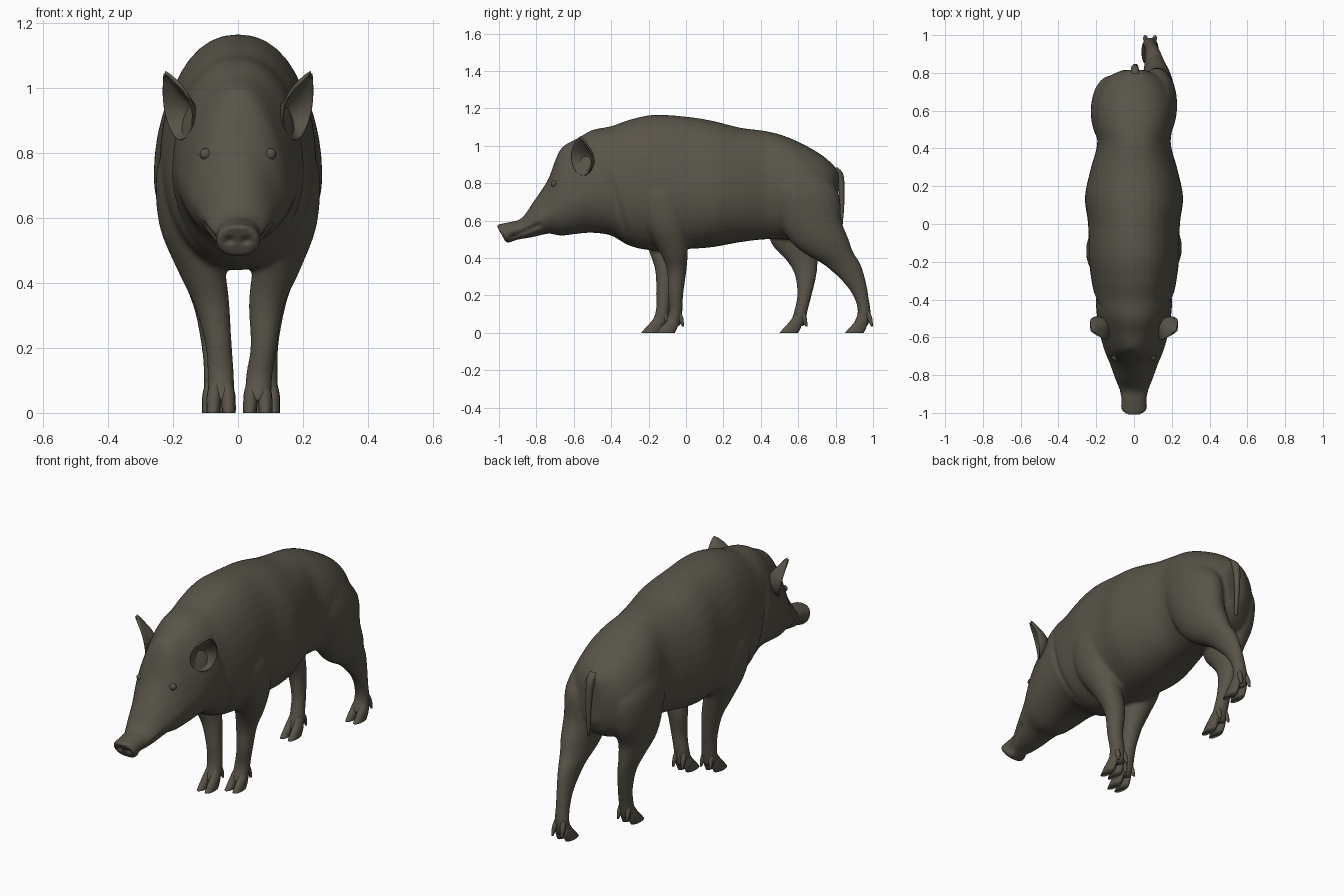
import bpy, bmesh, math
from mathutils import Vector

hide = bpy.data.materials.new("dark brown hide")
hide.diffuse_color = (0.098, 0.088, 0.066, 1)


def finish(name, bm):
    bmesh.ops.recalc_face_normals(bm, faces=bm.faces)
    me = bpy.data.meshes.new(name)
    bm.to_mesh(me)
    bm.free()
    me.materials.append(hide)
    for p in me.polygons:
        p.use_smooth = True
    ob = bpy.data.objects.new(name, me)
    bpy.context.collection.objects.link(ob)
    return ob


def resample(keys, steps=4):
    """Smooth curve through the key sections."""
    out = []
    for i in range(len(keys) - 1):
        a, b, c, d = (keys[max(0, min(len(keys) - 1, i + k))] for k in (-1, 0, 1, 2))
        for s in range(steps):
            t = s / steps
            out.append([q + 0.5 * t * (r - p + t * (2*p - 5*q + 4*r - u + t * (3*(q - r) + u - p)))
                        for p, q, r, u in zip(a, b, c, d)])
    return out + [list(keys[-1])]


def loft(bm, rings):
    loops = [[bm.verts.new(p) for p in r] for r in rings]
    n = len(loops[0])
    for a, b in zip(loops, loops[1:]):
        for i in range(n):
            bm.faces.new((a[i], a[(i + 1) % n], b[(i + 1) % n], b[i]))
    bm.faces.new(loops[0])
    bm.faces.new(loops[-1])


def trunk_ring(s, n=40):
    y, top, bot, w, f, tilt = s
    mid = bot + (top - bot) * f
    # the face narrows towards the brow
    brow = .22 * max(0, min(1, (-.45 - y) / .2)) * (y > -.9)
    pts = []
    for i in range(n):
        a = 2 * math.pi * i / n
        sn, cs = math.sin(a), math.cos(a)
        z = mid + sn * ((top - mid) if sn > 0 else (mid - bot))
        x = w * math.copysign(abs(cs) ** .9, cs) * (1 - brow * max(0, sn))
        pts.append((x, y + tilt * (z - mid), z))
    return pts


def limb(bm, keys, n=24):
    """Horizontal oval sections: x, y, z, half width, half depth."""
    loft(bm, [[(x + rx * math.cos(2*math.pi*i/n), y + ry * math.sin(2*math.pi*i/n), z)
               for i in range(n)] for x, y, z, rx, ry in resample(keys)])


# trunk and head: y, top, bottom, half width, height of widest point, tilt
trunk = [
    (-.988, .575, .482, .062, .5, -.55), (-.97, .582, .482, .07, .5, -.5),
    (-.93, .592, .494, .066, .5, -.3), (-.88, .612, .502, .078, .45, 0),
    (-.82, .695, .512, .1, .42, 0), (-.74, .815, .53, .128, .38, 0),
    (-.70, .92, .525, .145, .36, 0), (-.66, .995, .52, .16, .36, 0),
    (-.58, 1.04, .53, .182, .38, 0), (-.50, 1.085, .535, .195, .4, 0),
    (-.40, 1.105, .52, .205, .4, 0), (-.30, 1.14, .465, .225, .42, 0),
    (-.17, 1.166, .44, .24, .45, 0), (0, 1.156, .448, .243, .42, 0),
    (.14, 1.134, .458, .26, .4, 0), (.29, 1.097, .485, .23, .42, 0),
    (.42, 1.08, .50, .195, .45, 0), (.52, 1.055, .5, .205, .5, 0),
    (.62, 1.012, .5, .21, .5, 0), (.72, .955, .51, .185, .5, 0),
    (.78, .905, .55, .135, .55, 0), (.815, .865, .62, .06, .55, 0)]
bm = bmesh.new()
loft(bm, [trunk_ring(s) for s in resample(trunk)])

# four legs in mid stride
limb(bm, [(.14, -.13, .86, .06, .09), (.155, -.13, .75, .095, .14), (.155, -.11, .58, .088, .12),
          (.115, -.065, .43, .072, .075), (.087, -.05, .33, .054, .052), (.08, -.056, .21, .041, .042),
          (.066, -.055, .12, .041, .036), (.062, -.067, .06, .041, .042), (.061, -.075, .035, .036, .042)])
limb(bm, [(-.14, -.15, .86, .06, .09), (-.155, -.15, .75, .095, .14), (-.155, -.13, .58, .088, .12),
          (-.11, -.12, .43, .072, .075), (-.08, -.112, .33, .054, .052), (-.06, -.118, .21, .041, .042),
          (-.053, -.125, .12, .041, .036), (-.052, -.14, .06, .041, .042), (-.052, -.15, .035, .036, .042)])
limb(bm, [(.12, .58, .88, .07, .13), (.122, .62, .75, .105, .195), (.122, .66, .6, .1, .172),
          (.122, .71, .5, .085, .16), (.115, .76, .43, .07, .135), (.105, .84, .36, .05, .097),
          (.095, .908, .26, .037, .057), (.088, .94, .18, .035, .038),
          (.085, .953, .11, .038, .035), (.085, .94, .06, .04, .04), (.085, .93, .035, .036, .042)])
limb(bm, [(-.12, .55, .88, .07, .13), (-.122, .59, .75, .105, .19), (-.122, .60, .6, .1, .17),
          (-.115, .585, .48, .075, .13), (-.105, .62, .39, .055, .085), (-.09, .64, .31, .042, .058),
          (-.075, .633, .2, .037, .039), (-.068, .615, .12, .038, .036),
          (-.066, .60, .06, .04, .04), (-.066, .59, .035, .036, .042)])

# blend trunk and legs into one skin
body = finish("body", bm)
bpy.context.view_layer.objects.active = body
body.select_set(True)
rm = body.modifiers.new("blend", 'REMESH')
rm.mode = 'VOXEL'
rm.voxel_size = 0.01
rm.use_smooth_shade = True
sm = body.modifiers.new("soften", 'SMOOTH')
sm.factor = 0.5
sm.iterations = 5
for m in ("blend", "soften"):
    bpy.ops.object.modifier_apply(modifier=m)

# press in the mouth line, nostrils and the fold behind the jaw
ma, mb = Vector((-.93, .512)), Vector((-.79, .575))
for v in body.data.vertices:
    p = Vector((v.co.y, v.co.z))
    t = max(0, min(1, (p - ma).dot(mb - ma) / (mb - ma).length_squared))
    d = (p - ma.lerp(mb, t)).length
    side = 1 if v.co.x > 0 else -1
    if d < .02 and abs(v.co.x) > .02:
        v.co.x -= side * .014 * (1 - d / .02)
    d = math.hypot(abs(v.co.x) - .026, v.co.z - .532)
    if v.co.y < -.95 and d < .017:
        v.co.y += .02 * (1 - d / .017)
    d = abs(v.co.y + .40 + .3 * (v.co.z - .8))
    if d < .03 and v.co.z < 1.0:
        v.co.x *= 1 - .05 * (1 - d / .03) * min(1, (1 - v.co.z) / .2)

# cloven hooves and dewclaws
bm = bmesh.new()
for x, y in ((.061, -.055), (-.052, -.135), (.085, .955), (-.066, .605)):
    for s in (-1, 1):
        limb(bm, [(x + s*.017, y - .004, .10, .016, .02), (x + s*.021, y - .018, .06, .022, .034),
                  (x + s*.023, y - .036, .028, .022, .046), (x + s*.024, y - .055, 0, .021, .051)], 14)
        limb(bm, [(x + s*.02, y + .012, .12, .01, .012), (x + s*.024, y + .026, .08, .013, .015),
                  (x + s*.028, y + .039, .035, .005, .006)], 10)
finish("hooves", bm)

# hanging tail
bm = bmesh.new()
limb(bm, [(.005, .79, .885, .02, .02), (.005, .812, .855, .022, .026), (.005, .829, .80, .019, .018),
          (.008, .834, .68, .014, .012), (.01, .828, .55, .007, .007)], 12)
finish("tail", bm)

# cupped ears and small eyes
rim = [(.229, -.565, 1.055), (.236, -.51, .98), (.226, -.495, .905), (.19, -.53, .825),
       (.148, -.595, .85), (.13, -.62, .92), (.16, -.615, 1.0)]
root = Vector((.115, -.53, .93))
for name, s in (("right", 1), ("left", -1)):
    bm = bmesh.new()
    crease = bm.edges.layers.float.new("crease_edge")
    loops = []
    for t, back in ((0, 0), (.35, .022), (.75, .015)):
        ring = []
        for p in rim:
            q = Vector(p).lerp(root, t) + Vector((.3 * back, back, 0))
            ring.append(bm.verts.new((s * q.x, q.y, q.z)))
        loops.append(ring)
    for a, b in zip(loops, loops[1:]):
        for i in range(7):
            j = (i + 1) % 7
            bm.faces.new((a[i], a[j], b[j], b[i]))
    bm.faces.new(loops[-1])
    for e in loops[0][0].link_edges:  # keep the ear tip pointed
        e[crease] = 0.7
    ear = finish(name + " ear", bm)
    so = ear.modifiers.new("thickness", 'SOLIDIFY')
    so.thickness = 0.012
    so.offset = 0
    sub = ear.modifiers.new("round", 'SUBSURF')
    sub.levels = sub.render_levels = 2

    bm = bmesh.new()
    bmesh.ops.create_uvsphere(bm, u_segments=16, v_segments=10, radius=.018)
    bmesh.ops.translate(bm, verts=bm.verts, vec=(s * .1, -.705, .797))
    finish(name + " eye", bm)
